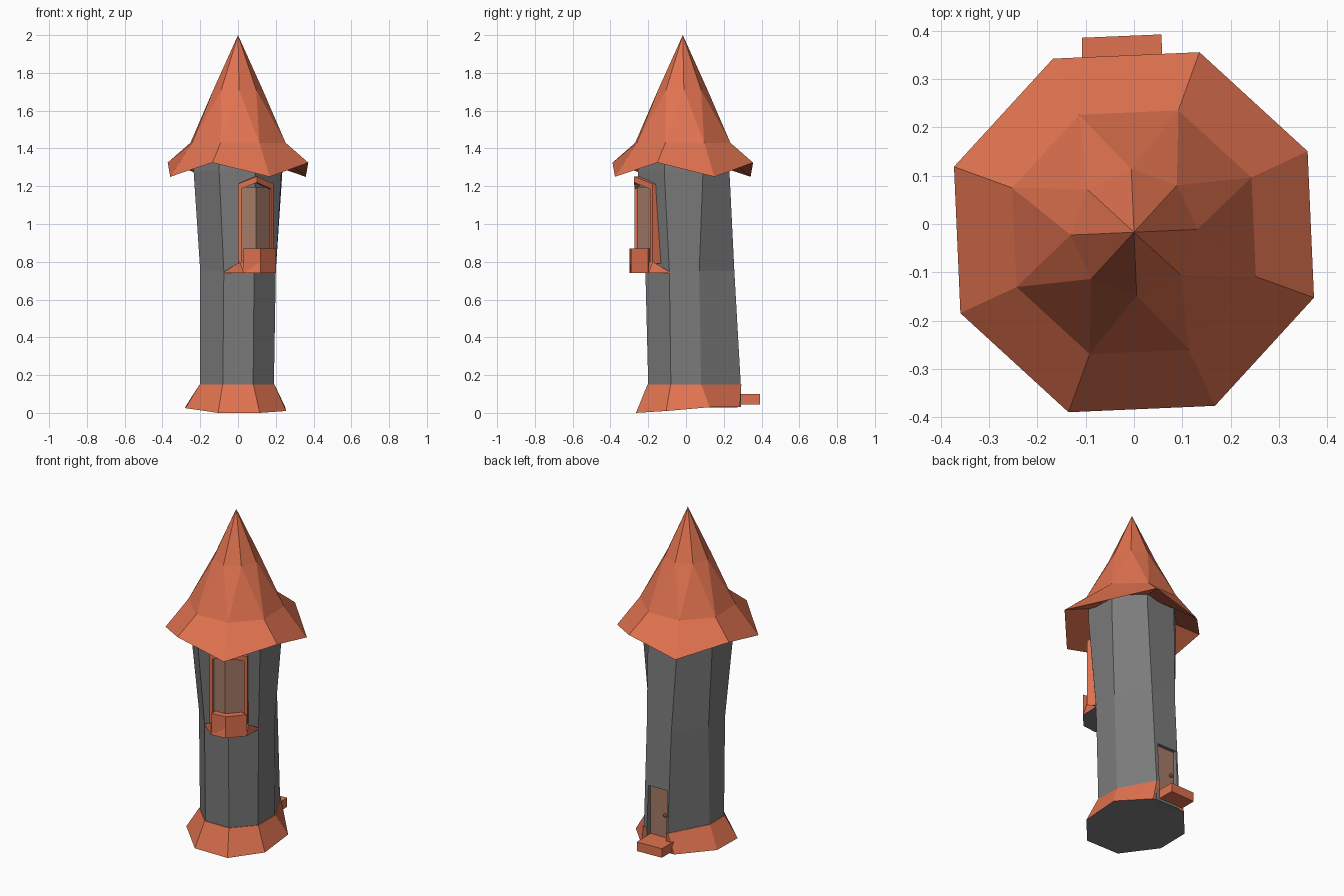
import bpy, bmesh, math
from mathutils import Vector

if "Cube" in bpy.data.objects:
    bpy.data.objects.remove(bpy.data.objects["Cube"])


def material(name, rgb):
    m = bpy.data.materials.new(name)
    m.diffuse_color = (*rgb, 1)
    m.use_nodes = True
    m.node_tree.nodes["Principled BSDF"].inputs["Base Color"].default_value = m.diffuse_color
    return m


ORANGE = material("orange clay", (0.75, 0.17, 0.08))
GREY = material("grey stone", (0.20, 0.20, 0.20))
BROWN = material("brown panel", (0.38, 0.20, 0.14))


def loft(name, rings, mat, cap_start=True, cap_end=True, twist=()):
    """Skin equal-length rings; bands listed in twist become triangle strips."""
    bm = bmesh.new()
    vs = [[bm.verts.new(p) for p in r] for r in rings]
    n = len(rings[0])
    for k in range(len(vs) - 1):
        a, b = vs[k], vs[k + 1]
        for i in range(n):
            j = (i + 1) % n
            if k in twist:
                bm.faces.new((a[i], a[j], b[i]))
                bm.faces.new((a[j], b[j], b[i]))
            else:
                bm.faces.new((a[i], a[j], b[j], b[i]))
    if cap_start:
        bm.faces.new(vs[0][::-1])
    if cap_end:
        bm.faces.new(vs[-1])
    bmesh.ops.remove_doubles(bm, verts=bm.verts, dist=1e-5)
    bmesh.ops.recalc_face_normals(bm, faces=bm.faces)
    me = bpy.data.meshes.new(name)
    bm.to_mesh(me)
    bm.free()
    me.materials.append(mat)
    ob = bpy.data.objects.new(name, me)
    bpy.context.collection.objects.link(ob)
    return ob


def at(plan, z):
    return [(x, y, z) for x, y in plan]


def box(name, lo, hi, mat):
    (x0, y0, z0), (x1, y1, z1) = lo, hi
    plan = [(x0, y0), (x1, y0), (x1, y1), (x0, y1)]
    return loft(name, [at(plan, z0), at(plan, z1)], mat)


# Tower walls: octagon leaning forward, flaring towards the top
low = [(-.08, -.2), (.08, -.2), (.19, -.08), (.19, .08), (.08, .29), (-.08, .29), (-.2, .06), (-.2, -.08)]
mid = [(-.075, -.215), (.085, -.215), (.2, -.088), (.2, .07), (.085, .256), (-.08, .256), (-.2, .07), (-.2, -.09)]
top = [(-.1, -.25), (.09, -.255), (.23, -.115), (.235, .09), (.095, .23), (-.1, .225), (-.235, .08), (-.235, -.125)]
walls = loft("tower_walls", [at(low, .03), at(low, .15), at(mid, .75), at(top, 1.28), at(top, 1.38)], GREY)

# Skirt around the foot, with a grey underside
foot = [(-.105, -.265, 0), (.115, -.265, 0), (.255, -.105, .01), (.25, .125, .03),
        (.1, .285, .03), (-.12, .285, .03), (-.28, .1, .03), (-.278, -.1, .025)]
rim = [(x * 1.02, y * 1.02 if y < .2 else .293, .15) for x, y in low]
skirt = loft("foot_skirt", [foot, rim], ORANGE)
skirt.data.materials.append(GREY)
for p in skirt.data.polygons:
    if p.normal.z < -.7:
        p.material_index = 1

# Doorway cut through wall and skirt
cutter = box("doorway_cutter", (-.07, .245, .08), (.06, .40, .40), GREY)
cutter.hide_render = True
cutter.hide_viewport = True
for ob in (walls, skirt):
    m = ob.modifiers.new("doorway", 'BOOLEAN')
    m.object = cutter
    m.operation = 'DIFFERENCE'
    m.solver = 'EXACT'

# Door, knob and doorstep
box("door", (-.07, .235, .08), (.06, .255, .40), BROWN)
bpy.ops.mesh.primitive_ico_sphere_add(subdivisions=1, radius=.013, location=(-.045, .265, .24))
knob = bpy.context.object
knob.name = "door_knob"
knob.data.materials.append(ORANGE)
step = [(-.107, .25), (.06, .25), (.057, .392), (-.107, .385)]
loft("doorstep", [at(step, .045), at(step, .10)], ORANGE)

# Roof: eight sides, zigzag eaves, middle ring turned half a step
C = Vector((0, -.017, 0))


def ring(r, z, turn=0.0, drop=0.0):
    out = []
    for i in range(8):
        a = math.radians(25 + turn + 45 * i)
        out.append(C + Vector((r * math.cos(a), r * math.sin(a), z - drop * (i % 2 == 0))))
    return out


loft("roof", [ring(.22, 1.37), ring(.396, 1.325, drop=.075), ring(.268, 1.43),
              ring(.131, 1.71, turn=22.5), ring(0, 2.0, turn=22.5)],
     ORANGE, cap_start=True, cap_end=False, twist=(2,))

# Corner window: glass and frame bent around the front right wall edge
glass = [(.0, -.257), (.095, -.259), (.175, -.167), (.16, -.13), (.085, -.215), (.0, -.215)]
loft("window_glass", [at(glass, .80), at(glass, 1.195)], BROWN)
outer = [Vector(p) for p in ((.0, -.272), (.1, -.275), (.188, -.178))]
inner = [Vector(p) for p in ((.0, -.215), (.085, -.215), (.162, -.13))]
for side, e in (("left", 0), ("right", 2)):
    t = (outer[1] - outer[e]).normalized() * .018
    post = [outer[e], outer[e] + t, inner[e] + t, inner[e]]
    loft("window_post_" + side, [at(post, .79), at(post, 1.20)], ORANGE)
    head = [outer[e], outer[1], inner[1], inner[e]]
    lift = [0, .04, .04, 0]
    loft("window_head_" + side,
         [[(p.x, p.y, z + h) for p, h in zip(head, lift)] for z in (1.18, 1.212)], ORANGE)

# Balcony: sloping ledge across both walls, with a faceted box in front
L, A, B, D, R = (-.075, -.213), (.03, -.30), (.12, -.29), (.2, -.2), (.202, -.085)
V = (.08, -.18)
ledge_low = at([L, A, B, D, R, V], .74)
ledge_top = [(*L, .745), (.01, -.275, .80), (*B, .80), (.193, -.175, .80), (*R, .745), (*V, .80)]
ledge = loft("balcony_ledge", [ledge_low, ledge_top], ORANGE)
ledge.data.materials.append(GREY)
for p in ledge.data.polygons:
    if p.normal.z < -.7:
        p.material_index = 1
tub = [A, B, D, (.15, -.19), (.085, -.21), (.03, -.21)]
loft("balcony_box", [at(tub, .742), at(tub, .87)], ORANGE)
